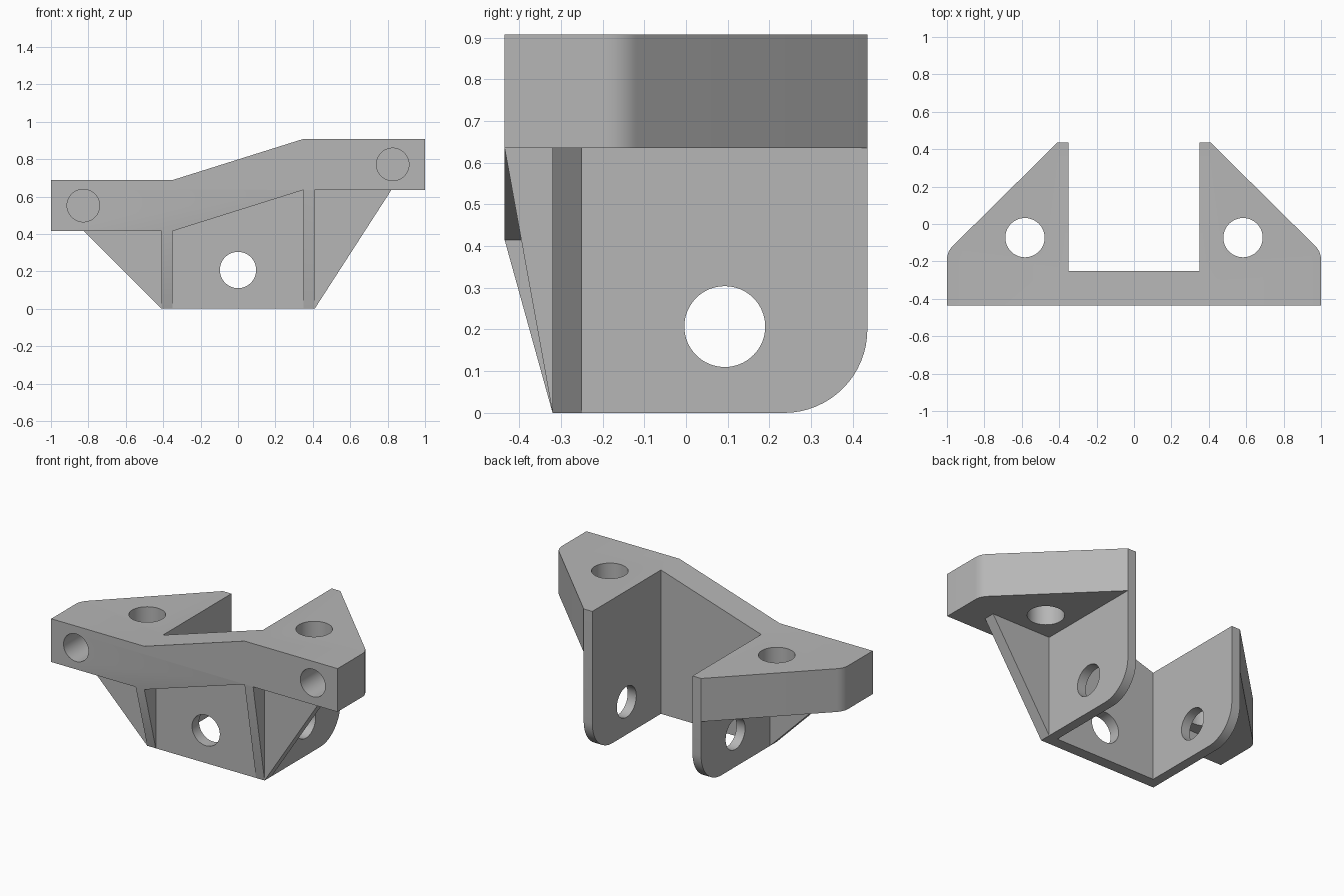
import bpy, bmesh, math
from mathutils import Vector

cube = bpy.data.objects.get("Cube")
if cube:
    bpy.data.objects.remove(cube, do_unlink=True)

grey = bpy.data.materials.new("light_grey")
grey.use_nodes = True
grey.diffuse_color = (0.47, 0.47, 0.47, 1)
grey.node_tree.nodes["Principled BSDF"].inputs["Base Color"].default_value = grey.diffuse_color


def prism(name, points, axis, lo, hi):
    """Extrude a 2D profile along an axis; the profile uses the other two axes in order."""
    bm = bmesh.new()

    def place(p):
        c = list(p)
        c.insert("xyz".index(axis), lo)
        return bm.verts.new(c)

    face = bm.faces.new([place(p) for p in points])
    move = Vector([hi - lo if a == axis else 0 for a in "xyz"])
    grown = bmesh.ops.extrude_face_region(bm, geom=[face])["geom"]
    bmesh.ops.translate(bm, vec=move, verts=[g for g in grown if isinstance(g, bmesh.types.BMVert)])
    bmesh.ops.recalc_face_normals(bm, faces=bm.faces)
    mesh = bpy.data.meshes.new(name)
    bm.to_mesh(mesh)
    bm.free()
    mesh.materials.append(grey)
    ob = bpy.data.objects.new(name, mesh)
    bpy.context.collection.objects.link(ob)
    return ob


def arc(cx, cy, r, start, end, n):
    steps = [math.radians(start + (end - start) * i / n) for i in range(n + 1)]
    return [(cx + r * math.cos(a), cy + r * math.sin(a)) for a in steps]


def combine(target, tool, operation):
    bpy.context.view_layer.objects.active = target
    mod = target.modifiers.new("join", "BOOLEAN")
    mod.operation, mod.object, mod.solver = operation, tool, "EXACT"
    bpy.ops.object.modifier_apply(modifier=mod.name)
    bpy.data.objects.remove(tool, do_unlink=True)


def drill(target, cx, cy, r, axis, lo, hi):
    circle = arc(cx, cy, r, 0, 360, 64)[:-1]
    combine(target, prism("drill", circle, axis, lo, hi), "DIFFERENCE")


FRONT, BACK = -0.435, 0.435
INNER, OUTER = 0.35, 0.41
LOW, HIGH, THICK = 0.415, 0.635, 0.273

# stepped top band, trimmed to the plan outline with rounded outer corners
band = [(-1, LOW), (-INNER, LOW), (INNER, HIGH), (1, HIGH)]
band += [(x, z + THICK) for x, z in reversed(band)]
bracket = prism("mounting_bracket", band, "y", FRONT, BACK)
half = [(1.0, FRONT)] + arc(0.9, -0.19, 0.1, 0, 45, 6) + [
    (OUTER, BACK), (INNER, BACK), (INNER, -0.25)]
outline = half + [(-x, y) for x, y in reversed(half)]
combine(bracket, prism("plan", outline, "z", -1, 2), "INTERSECT")

# tapered front plate
plate = [(-OUTER, 0), (OUTER, 0), (0.82, HIGH), (0.82, HIGH + 0.1), (INNER, HIGH + 0.1),
         (-INNER, LOW + 0.1), (-0.825, LOW + 0.1), (-0.825, LOW)]
combine(bracket, prism("front_plate", plate, "y", -0.32, -0.25), "UNION")

# side walls with a rounded lower back corner, and the front ribs
for side, base in ((-1, LOW), (1, HIGH)):
    lo, hi = sorted((side * INNER, side * OUTER))
    wall = [(-0.3, 0)] + arc(0.235, 0.2, 0.2, -90, 0, 16) + [(BACK, base + 0.1), (-0.3, base + 0.1)]
    combine(bracket, prism("side_wall", wall, "x", lo, hi), "UNION")
    rib = [(-0.32, 0), (FRONT, base), (-0.3, base + 0.1), (-0.3, 0)]
    combine(bracket, prism("rib", rib, "x", lo, hi), "UNION")

# bolt holes: walls, front plate, flanges, and blind holes in the band ends
drill(bracket, 0.093, 0.207, 0.097, "x", -0.5, 0.5)
drill(bracket, 0, 0.207, 0.097, "y", -0.5, 0)
for side, base in ((-1, LOW), (1, HIGH)):
    drill(bracket, side * 0.583, -0.073, 0.105, "z", base - 0.1, 1.2)
    drill(bracket, side * 0.827, base + THICK / 2, 0.087, "y", -0.5, -0.22)

# merge coplanar faces and shade the rounded parts smoothly
bm = bmesh.new()
bm.from_mesh(bracket.data)
bmesh.ops.remove_doubles(bm, verts=bm.verts, dist=0.0001)
bmesh.ops.dissolve_limit(bm, angle_limit=math.radians(0.5), verts=bm.verts, edges=bm.edges)
bm.to_mesh(bracket.data)
bm.free()
bpy.ops.object.select_all(action="DESELECT")
bracket.select_set(True)
bpy.context.view_layer.objects.active = bracket
bpy.ops.object.shade_smooth_by_angle(angle=math.radians(20))
